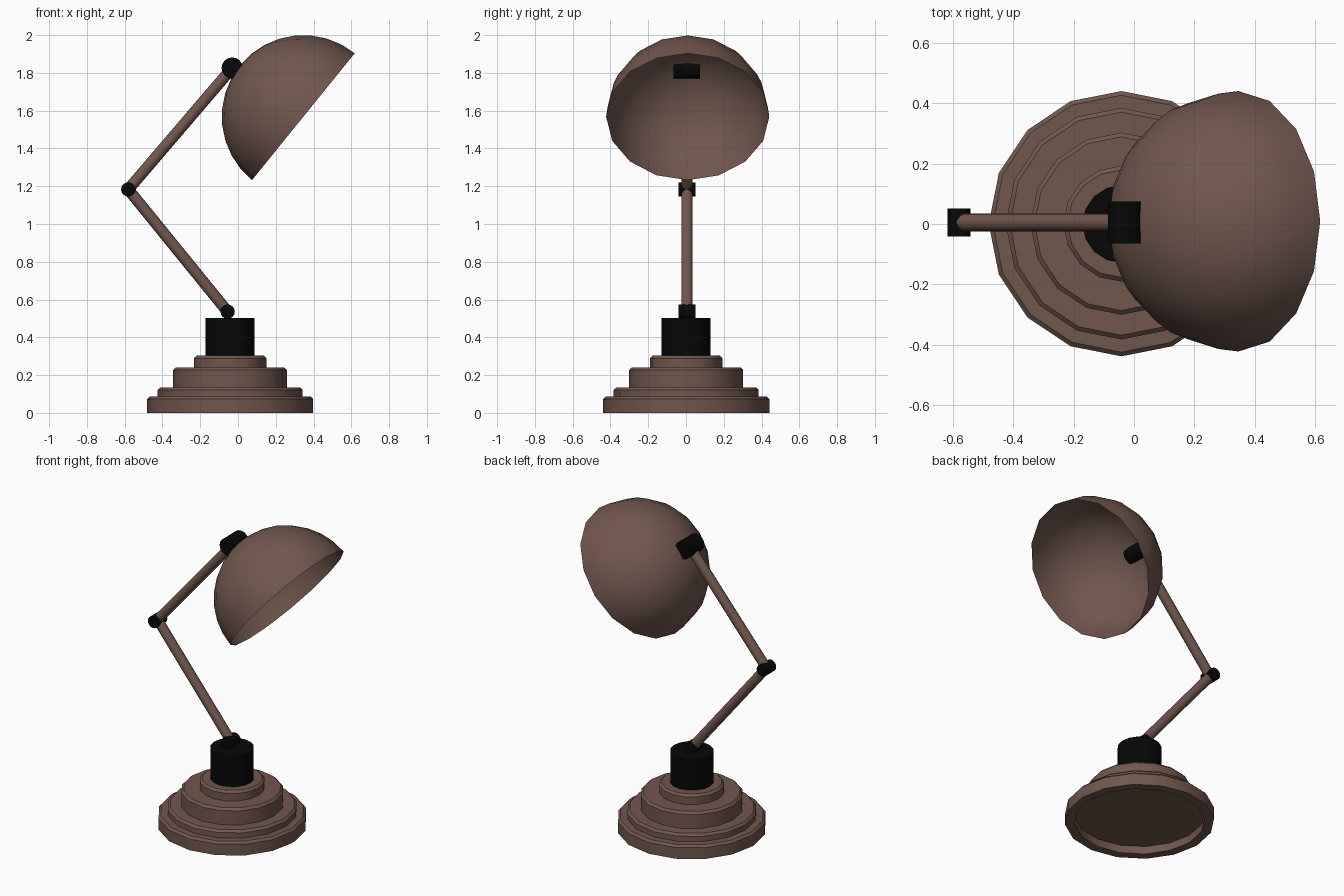
import bpy, bmesh, math
from mathutils import Vector, Matrix

cube = bpy.data.objects.get("Cube")
if cube:
    bpy.data.objects.remove(cube, do_unlink=True)

SIDES = 16
BASE_X, ARM_Y = -0.042, 0.005


def material(name, rgb):
    m = bpy.data.materials.new(name)
    m.use_nodes = True
    m.diffuse_color = (*rgb, 1)
    bsdf = next(n for n in m.node_tree.nodes if n.type == 'BSDF_PRINCIPLED')
    bsdf.inputs["Base Color"].default_value = (*rgb, 1)
    bsdf.inputs["Roughness"].default_value = 0.6
    return m


brown = material("warm brown", (0.165, 0.095, 0.076))
black = material("black", (0.002, 0.002, 0.002))


def finish(name, bm, mat, matrix):
    mesh = bpy.data.meshes.new(name)
    bm.transform(matrix)
    bm.to_mesh(mesh)
    bm.free()
    mesh.materials.append(mat)
    ob = bpy.data.objects.new(name, mesh)
    bpy.context.collection.objects.link(ob)
    bpy.ops.object.select_all(action='DESELECT')
    ob.select_set(True)
    bpy.context.view_layer.objects.active = ob
    bpy.ops.object.shade_smooth_by_angle(angle=math.radians(35))
    return ob


def lathe(name, profile, mat, matrix):
    """Spin (radius, height) points around the local z axis."""
    bm = bmesh.new()
    verts = [bm.verts.new((r, 0, z)) for r, z in profile]
    edges = [bm.edges.new(pair) for pair in zip(verts, verts[1:])]
    bmesh.ops.spin(bm, geom=verts + edges, cent=(0, 0, 0), axis=(0, 0, 1),
                   angle=math.tau, steps=SIDES, use_merge=True)
    bmesh.ops.remove_doubles(bm, verts=bm.verts, dist=0.0005)
    bmesh.ops.recalc_face_normals(bm, faces=bm.faces)
    return finish(name, bm, mat, matrix)


def rod(name, a, b, radius, mat):
    """Capped cylinder between two points."""
    a, b = Vector(a), Vector(b)
    bm = bmesh.new()
    bmesh.ops.create_cone(bm, cap_ends=True, segments=SIDES, radius1=radius,
                          radius2=radius, depth=(b - a).length)
    turn = (b - a).to_track_quat('Z', 'Y').to_matrix().to_4x4()
    return finish(name, bm, mat, Matrix.Translation((a + b) / 2) @ turn)


# Stepped base with chamfered step edges and a hollow underside
profile = [(0, 0.05), (0.384, 0.05), (0.384, 0), (0.44, 0)]
bevel = 0.014
for radius, top in ((0.44, 0.087), (0.384, 0.135), (0.302, 0.24), (0.192, 0.303)):
    if radius < 0.44:
        profile.append((radius, profile[-1][1]))
    profile += [(radius, top - bevel), (radius - bevel, top)]
profile.append((0, profile[-1][1]))
lathe("base", profile, brown, Matrix.Translation((BASE_X, 0.001, 0)))

# Collar on the base
rod("collar", (BASE_X, 0, 0.29), (BASE_X, 0, 0.503), 0.129, black)

# Pivots, lying across the arms
pivots = {"lower_pivot": (-0.055, 0.536, 0.038, 0.046),
          "elbow_pivot": (-0.581, 1.183, 0.038, 0.046),
          "upper_pivot": (-0.031, 1.826, 0.056, 0.07)}
for name, (x, z, radius, half) in pivots.items():
    rod(name, (x, ARM_Y - half, z), (x, ARM_Y + half, z), radius, black)

# Arms between the pivots
centres = [(x, ARM_Y, z) for x, z, _, _ in pivots.values()]
rod("lower_arm", centres[0], centres[1], 0.03, brown)
rod("upper_arm", centres[1], centres[2], 0.03, brown)

# Open half-sphere shade, tilted towards +x
R, RINGS = 0.432, 8
dome = [(R * math.cos(t), R * math.sin(t))
        for t in (math.pi / 2 * i / RINGS for i in range(RINGS + 1))]
tilt = Matrix.Rotation(math.radians(-51), 4, 'Y')
lathe("shade", dome, brown, Matrix.Translation((0.346, 0.009, 1.568)) @ tilt)
